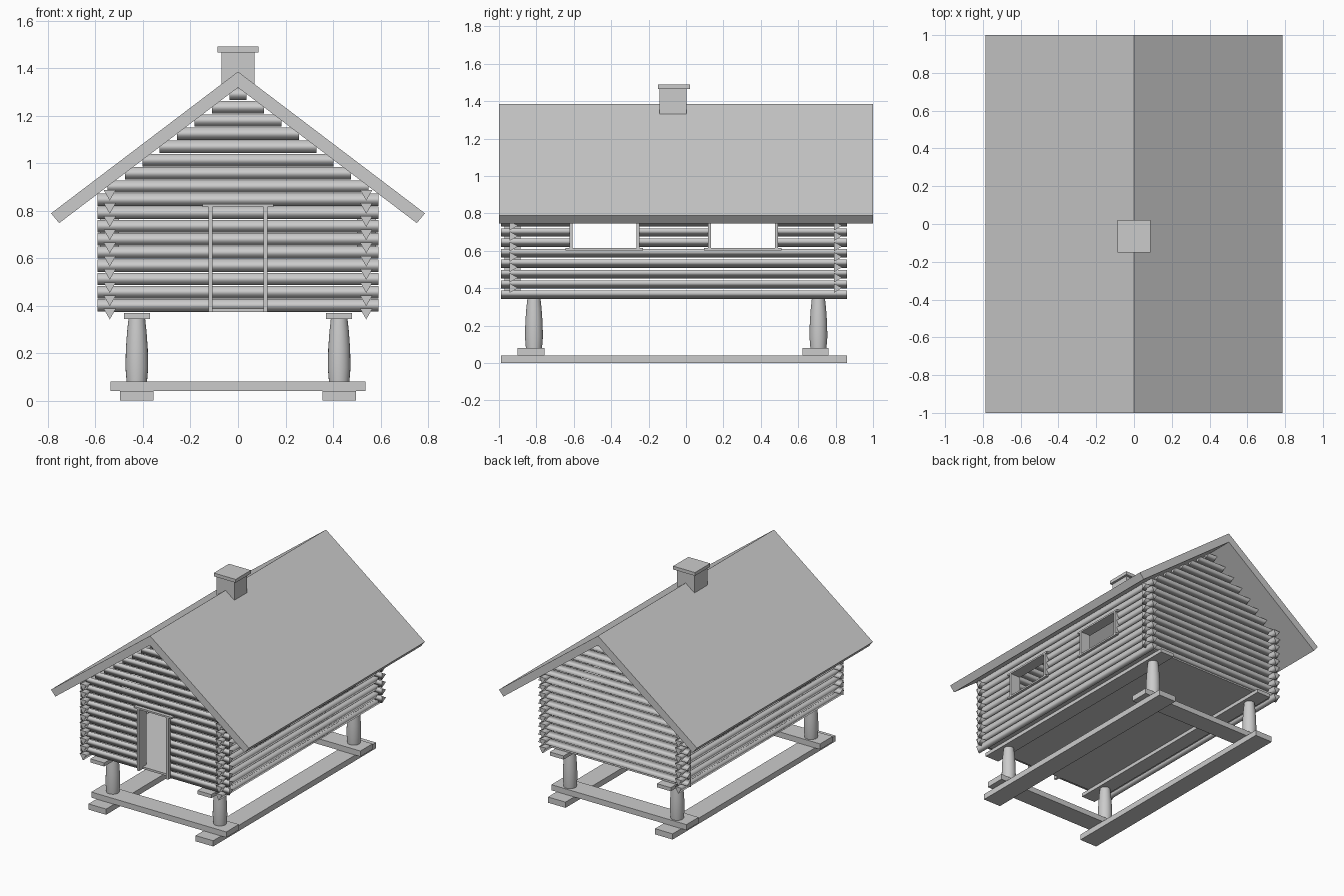
import bpy, bmesh, math
from mathutils import Vector

if "Cube" in bpy.data.objects:
    bpy.data.objects.remove(bpy.data.objects["Cube"])

WALL_X, FRONT_Y, BACK_Y = 0.54, -0.929, 0.805    # log wall centre lines
END_X, END_Y0, END_Y1 = 0.592, -0.99, 0.86       # log tips past the corners
PITCH, R = 0.0556, 0.03                          # log spacing and radius
SLOPE, RIDGE, UNDER = 0.758, 1.385, 1.318        # roof slope, ridge top, underside
DOOR = 0.12
WINDOWS = [(-0.61, -0.26), (0.13, 0.48)]


def finish(bm, name):
    bmesh.ops.recalc_face_normals(bm, faces=bm.faces)
    me = bpy.data.meshes.new(name)
    bm.to_mesh(me)
    bm.free()
    ob = bpy.data.objects.new(name, me)
    bpy.context.collection.objects.link(ob)
    return ob


def prism(bm, ring, along, smooth=False):
    """Closed prism from an end ring of points swept by a vector."""
    a = [bm.verts.new(p) for p in ring]
    b = [bm.verts.new(Vector(p) + Vector(along)) for p in ring]
    n = len(ring)
    for i in range(n):
        f = bm.faces.new((a[i], a[(i + 1) % n], b[(i + 1) % n], b[i]))
        f.smooth = smooth
    bm.faces.new(a)
    bm.faces.new(b)


def add_box(bm, x, y, z):
    ring = [(x[0], y[0], z[0]), (x[1], y[0], z[0]), (x[1], y[1], z[0]), (x[0], y[1], z[0])]
    prism(bm, ring, (0, 0, z[1] - z[0]))


def boxes(name, *dims):
    bm = bmesh.new()
    for d in dims:
        add_box(bm, *d)
    return finish(bm, name)


def log_x(bm, x0, x1, y, z):
    """Three-sided log along x, edge pointing to +y."""
    h = R * math.sqrt(3) / 2
    prism(bm, [(x0, y - R / 2, z - h), (x0, y - R / 2, z + h), (x0, y + R, z)], (x1 - x0, 0, 0), True)


def log_y(bm, x, y0, y1, z):
    """Three-sided log along y, edge pointing down."""
    h = R * math.sqrt(3) / 2
    prism(bm, [(x - h, y0, z + R / 2), (x + h, y0, z + R / 2), (x, y0, z - R)], (0, y1 - y0, 0), True)


# Front and back log walls with gables
for name, y in (("front_log_wall", FRONT_Y), ("back_log_wall", BACK_Y)):
    bm = bmesh.new()
    for i in range(17):
        z = 0.401 + PITCH * i
        half = END_X if i < 9 else (UNDER - z) / SLOPE
        if name.startswith("front") and i < 8:
            log_x(bm, -half, -DOOR, y, z)
            log_x(bm, DOOR, half, y, z)
        else:
            log_x(bm, -half, half, y, z)
    finish(bm, name)

# Side log walls with window gaps
for side, s in (("left", -1), ("right", 1)):
    bm = bmesh.new()
    for i in range(10):
        z = 0.372 + PITCH * i
        cuts = [END_Y0, END_Y1]
        if i in (5, 6, 7):
            cuts = [END_Y0, *WINDOWS[0], *WINDOWS[1], END_Y1]
        for y0, y1 in zip(cuts[::2], cuts[1::2]):
            log_y(bm, s * WALL_X, y0, y1, z)
    finish(bm, side + "_log_wall")

    # Window frames
    x = sorted((s * 0.50, s * 0.58))
    for n, (y0, y1) in enumerate(WINDOWS):
        boxes(f"{side}_window_frame_{n + 1}",
              (x, (y0 - 0.012, y0 + 0.004), (0.612, 0.785)),
              (x, (y1 - 0.004, y1 + 0.012), (0.612, 0.785)),
              (x, (y0 - 0.033, y1 + 0.03), (0.602, 0.614)),
              (x, (y0 - 0.033, y1 + 0.03), (0.783, 0.795)))

# Door frame
dy = (-0.97, -0.885)
boxes("door_frame",
      ((-0.125, -0.107), dy, (0.373, 0.817)),
      ((0.107, 0.125), dy, (0.373, 0.817)),
      ((-0.15, 0.15), dy, (0.815, 0.827)))

# Floor
boxes("floor", ((-WALL_X, WALL_X), (FRONT_Y, BACK_Y), (0.373, 0.388)))

# Roof: one chevron profile swept along y
ex, ez = 0.787, RIDGE - 0.787 * SLOPE
bx, bz = 0.753, UNDER - 0.753 * SLOPE
bm = bmesh.new()
prism(bm, [(-ex, -1, ez), (0, -1, RIDGE), (ex, -1, ez), (bx, -1, bz), (0, -1, UNDER), (-bx, -1, bz)], (0, 2, 0))
bmesh.ops.triangulate(bm, faces=[f for f in bm.faces if len(f.verts) > 4])
finish(bm, "roof")

# Chimney
boxes("chimney", ((-0.07, 0.07), (-0.142, 0.004), (1.30, 1.468)))
boxes("chimney_cap", ((-0.087, 0.087), (-0.151, 0.022), (1.466, 1.49)))

# Base: ground skids, cross beams, floor beams
for side, s in (("left", -1), ("right", 1)):
    c = s * 0.426
    boxes(side + "_skid", ((c - 0.07, c + 0.07), (END_Y0, END_Y1), (0, 0.041)))
    boxes(side + "_floor_beam", ((c - 0.055, c + 0.055), (END_Y0, END_Y1), (0.343, 0.369)))
boxes("front_cross_beam", ((-0.537, 0.537), (-0.90, -0.757), (0.041, 0.081)))
boxes("back_cross_beam", ((-0.537, 0.537), (0.623, 0.762), (0.041, 0.081)))

# Tapered posts, lathed profile
PROFILE = [(0.043, 0.08), (0.048, 0.14), (0.046, 0.22), (0.041, 0.29), (0.035, 0.345)]
N = 24
for side, x in (("left", -0.426), ("right", 0.426)):
    for end, y in (("front", -0.813), ("back", 0.708)):
        bm = bmesh.new()
        rings = [[bm.verts.new((x + r * math.cos(math.tau * k / N), y + r * math.sin(math.tau * k / N), z))
                  for k in range(N)] for r, z in PROFILE]
        for a, b in zip(rings, rings[1:]):
            for k in range(N):
                bm.faces.new((a[k], a[(k + 1) % N], b[(k + 1) % N], b[k])).smooth = True
        bm.faces.new(rings[0])
        bm.faces.new(rings[-1])
        finish(bm, f"{end}_{side}_post")
